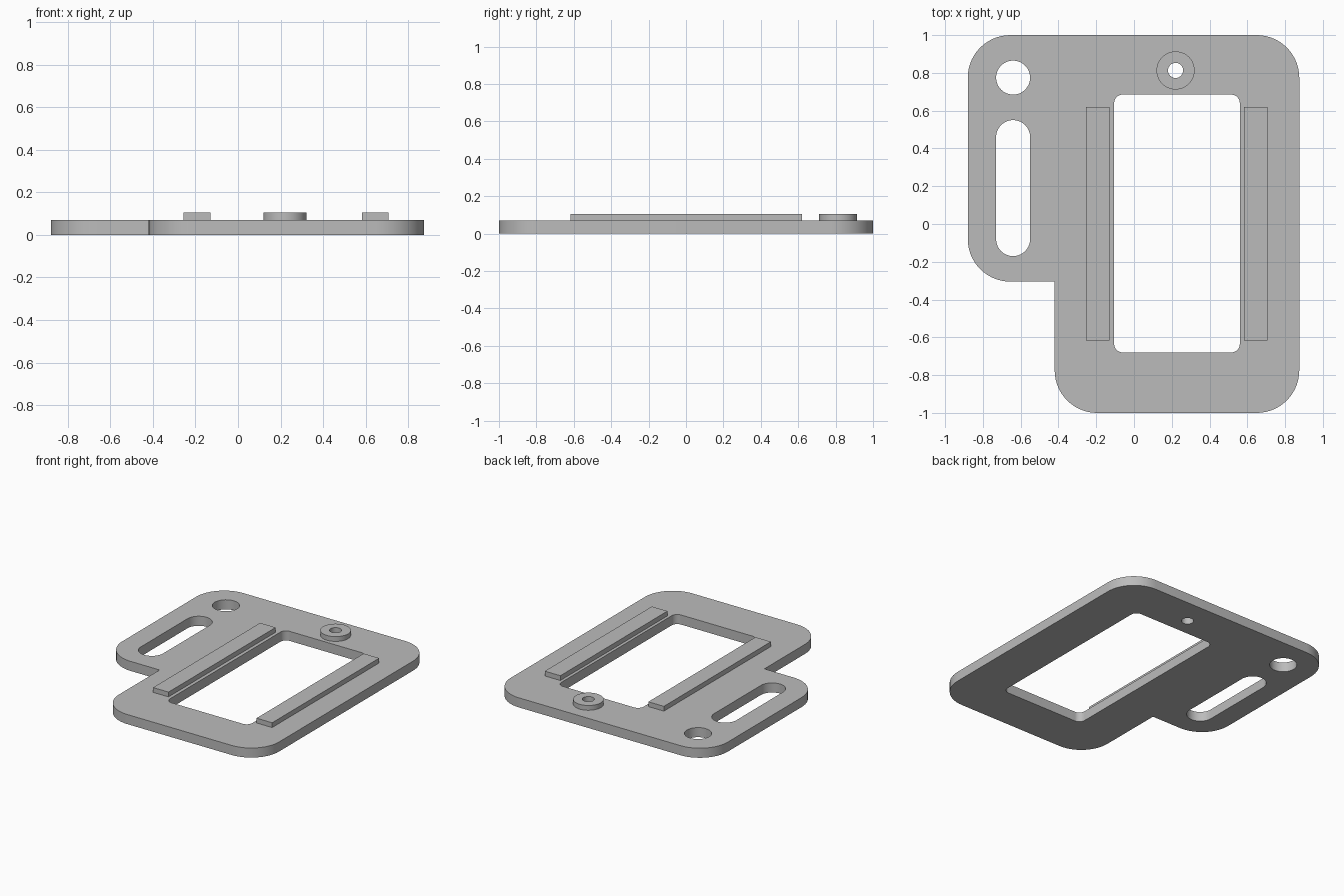
import bpy
import bmesh
from math import pi, cos, sin
from mathutils import Vector

if "Cube" in bpy.data.objects:
    bpy.data.objects.remove(bpy.data.objects["Cube"])

THICK, TOP = 0.07, 0.105

grey = bpy.data.materials.new("plain grey")
grey.use_nodes = True
colour = (0.5, 0.5, 0.5, 1)
grey.diffuse_color = colour
grey.node_tree.nodes["Principled BSDF"].inputs["Base Color"].default_value = colour


def rounded(corners, steps=14):
    """Outline from right-angled (x, y, radius) corners; radius 0 stays sharp."""
    pts = []
    for i, (x, y, r) in enumerate(corners):
        p = Vector((x, y))
        if r == 0:
            pts.append(p)
            continue
        a = (Vector(corners[i - 1][:2]) - p).normalized() * r
        b = (Vector(corners[(i + 1) % len(corners)][:2]) - p).normalized() * r
        for k in range(steps + 1):
            t = k / steps * pi / 2
            pts.append(p + a * (1 - sin(t)) + b * (1 - cos(t)))
    return pts


def rect(x0, x1, y0, y1, r=0):
    return rounded([(x0, y0, r), (x1, y0, r), (x1, y1, r), (x0, y1, r)])


def circle(x, y, r, n=48):
    return [Vector((x + r * cos(2 * pi * k / n), y + r * sin(2 * pi * k / n))) for k in range(n)]


def slab(name, outlines, z0, z1):
    """Extrude an outline, with any further outlines as holes, from z0 to z1."""
    curve = bpy.data.curves.new(name + "_profile", 'CURVE')
    curve.dimensions = '2D'
    curve.fill_mode = 'BOTH'
    curve.extrude = (z1 - z0) / 2
    for pts in outlines:
        s = curve.splines.new('POLY')
        s.points.add(len(pts) - 1)
        for q, p in zip(s.points, pts):
            q.co = (p.x, p.y, 0, 1)
        s.use_cyclic_u = True
    temp = bpy.data.objects.new(name + "_profile", curve)
    mesh = bpy.data.meshes.new_from_object(temp)
    bpy.data.objects.remove(temp)
    bpy.data.curves.remove(curve)

    bm = bmesh.new()
    bm.from_mesh(mesh)
    bmesh.ops.remove_doubles(bm, verts=bm.verts, dist=0.0001)
    bmesh.ops.translate(bm, verts=bm.verts, vec=(0, 0, (z0 + z1) / 2))
    bmesh.ops.recalc_face_normals(bm, faces=bm.faces)
    bm.to_mesh(mesh)
    bm.free()
    mesh.name = name
    mesh.materials.clear()
    mesh.materials.append(grey)
    obj = bpy.data.objects.new(name, mesh)
    bpy.context.collection.objects.link(obj)
    bpy.ops.object.select_all(action='DESELECT')
    obj.select_set(True)
    bpy.context.view_layer.objects.active = obj
    bpy.ops.object.shade_smooth_by_angle(angle=pi / 6)
    return obj


# Base plate with side tab, window, slot and round holes
R = 0.225
plate = rounded([(-0.42, -1, R), (0.875, -1, R), (0.875, 1, R),
                 (-0.88, 1, R), (-0.88, -0.305, R), (-0.42, -0.305, 0)])
window = rect(-0.105, 0.56, -0.68, 0.685, 0.045)
slot = rect(-0.73, -0.55, -0.17, 0.55, 0.09)
tab_hole = circle(-0.64, 0.775, 0.09)
boss_hole = circle(0.22, 0.813, 0.04)
slab("base_plate", [plate, window, slot, tab_hole, boss_hole], 0, THICK)

# Raised rails on both sides of the window
for name, x0, x1 in (("right_rail", -0.255, -0.13), ("left_rail", 0.582, 0.708)):
    slab(name, [rect(x0, x1, -0.617, 0.62)], THICK, TOP)

# Ring-shaped boss around the screw hole
slab("screw_boss", [circle(0.22, 0.813, 0.101), boss_hole], THICK, TOP)
